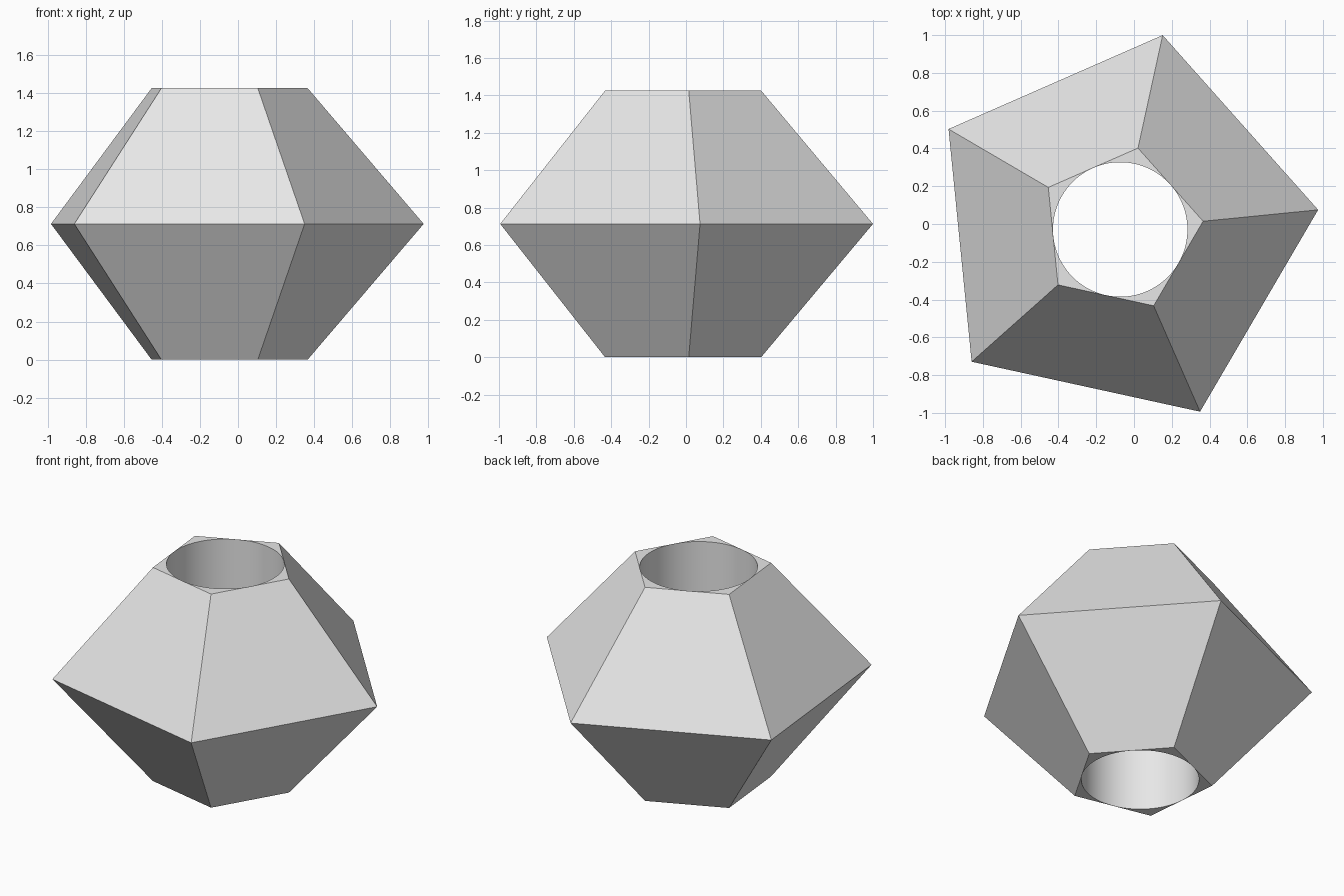
import bpy, bmesh, math

cube = bpy.data.objects.get("Cube")
if cube:
    bpy.data.objects.remove(cube, do_unlink=True)

SIDES, PER_SIDE = 5, 20
SEGMENTS = SIDES * PER_SIDE
HEIGHT = 1.425
CENTRE = (-0.073, -0.029)
TURN = math.radians(5.67)
WAIST_R, CAP_R, BORE_R = 1.053, 0.441, 0.356

grey = bpy.data.materials.new("light grey")
grey.use_nodes = True
colour = (0.8, 0.8, 0.8, 1)
grey.diffuse_color = colour
grey.node_tree.nodes["Principled BSDF"].inputs["Base Color"].default_value = colour

bm = bmesh.new()


def point(radius, angle, z):
    return bm.verts.new((CENTRE[0] + radius * math.cos(angle),
                         CENTRE[1] + radius * math.sin(angle), z))


def pentagon_radius(step):
    """Distance to the cap outline in the direction of a bore segment."""
    half = math.pi / SIDES
    local = (step % PER_SIDE) * math.tau / SEGMENTS - half
    return CAP_R * math.cos(half) / math.cos(local)


angles = [TURN + i * math.tau / SEGMENTS for i in range(SEGMENTS)]
waist = [point(WAIST_R, angles[i * PER_SIDE], HEIGHT / 2) for i in range(SIDES)]
bores = []

for z in (0, HEIGHT):
    rim = [point(pentagon_radius(i), a, z) for i, a in enumerate(angles)]
    bore = [point(BORE_R, a, z) for a in angles]
    bores.append(bore)
    # Flat cap around the bore
    for i in range(SEGMENTS):
        j = (i + 1) % SEGMENTS
        bm.faces.new((rim[i], rim[j], bore[j], bore[i]))
    # Sloping facets from the cap to the waist
    for s in range(SIDES):
        edge = [rim[(s * PER_SIDE + k) % SEGMENTS] for k in range(PER_SIDE + 1)]
        bm.faces.new(edge + [waist[(s + 1) % SIDES], waist[s]])

# Round bore through the middle
for i in range(SEGMENTS):
    j = (i + 1) % SEGMENTS
    bm.faces.new((bores[0][i], bores[0][j], bores[1][j], bores[1][i]))

bmesh.ops.recalc_face_normals(bm, faces=bm.faces)
mesh = bpy.data.meshes.new("faceted_bead")
bm.to_mesh(mesh)
bm.free()
mesh.materials.append(grey)

bead = bpy.data.objects.new("faceted_bead", mesh)
bpy.context.collection.objects.link(bead)
bpy.ops.object.select_all(action="DESELECT")
bead.select_set(True)
bpy.context.view_layer.objects.active = bead
bpy.ops.object.shade_smooth_by_angle(angle=math.radians(25))
